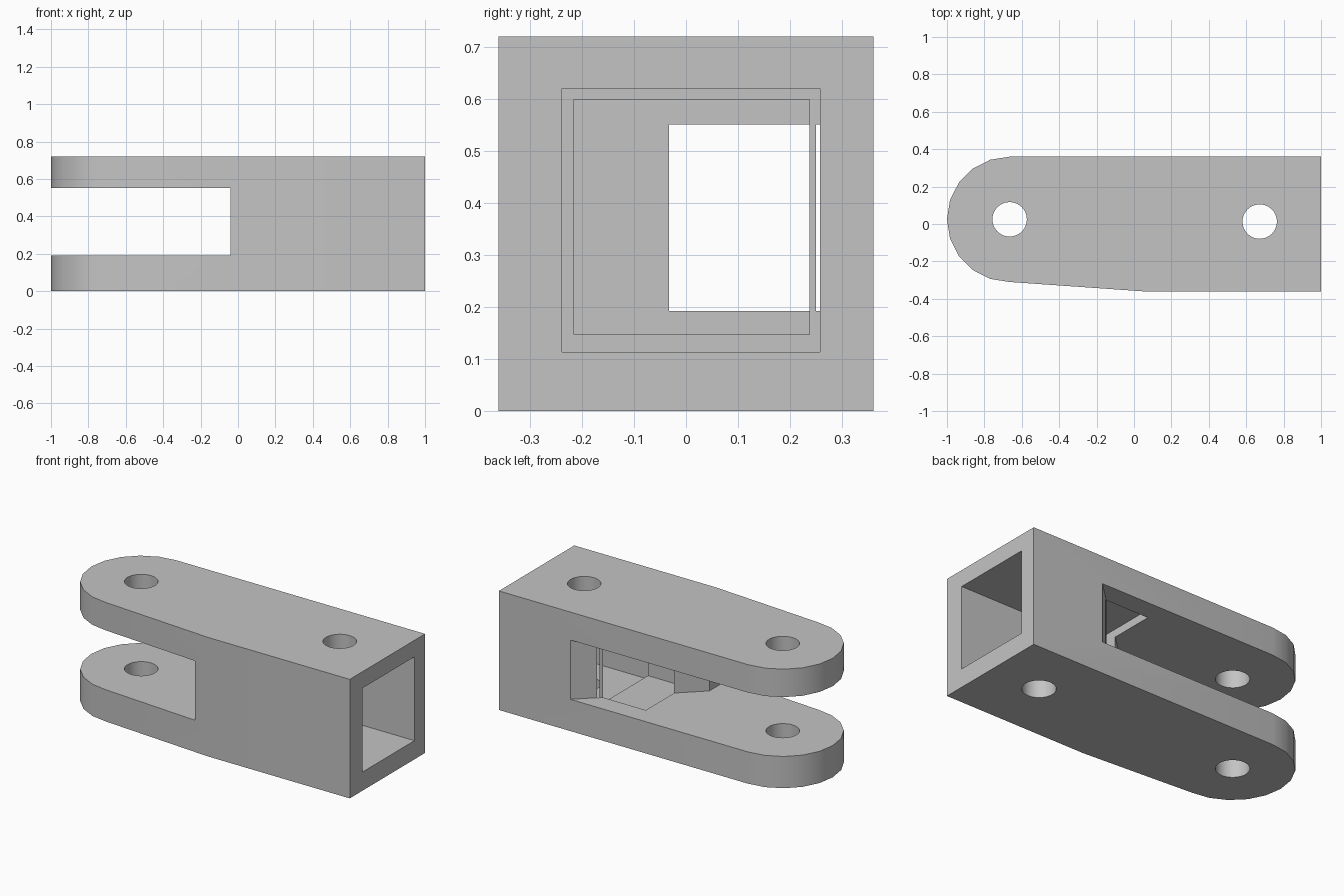
import bpy
import bmesh
from math import sin, cos, radians, pi

if "Cube" in bpy.data.objects:
    bpy.data.objects.remove(bpy.data.objects["Cube"], do_unlink=True)


def prism(name, outline, z0, z1):
    """Extrude a plan outline (x, y) from z0 up to z1."""
    bm = bmesh.new()
    base = bm.faces.new([bm.verts.new((x, y, z0)) for x, y in outline])
    top = bmesh.ops.extrude_face_region(bm, geom=[base])["geom"]
    verts = [v for v in top if isinstance(v, bmesh.types.BMVert)]
    bmesh.ops.translate(bm, vec=(0, 0, z1 - z0), verts=verts)
    bmesh.ops.recalc_face_normals(bm, faces=bm.faces)
    mesh = bpy.data.meshes.new(name)
    bm.to_mesh(mesh)
    bm.free()
    obj = bpy.data.objects.new(name, mesh)
    bpy.context.collection.objects.link(obj)
    return obj


def box(x0, x1, y0, y1):
    return [(x0, y0), (x1, y0), (x1, y1), (x0, y1)]


def circle(cx, cy, r, n=40):
    return [(cx + r * cos(2 * pi * i / n), cy + r * sin(2 * pi * i / n)) for i in range(n)]


def cut(target, outline, z0, z1):
    """Subtract a prism from the target and discard the cutter."""
    cutter = prism("cutter", outline, z0, z1)
    cutter.hide_render = True
    mod = target.modifiers.new("cut", "BOOLEAN")
    mod.operation = "DIFFERENCE"
    mod.solver = "EXACT"
    mod.object = cutter
    bpy.context.view_layer.objects.active = target
    bpy.ops.object.modifier_apply(modifier=mod.name)
    bpy.data.objects.remove(cutter, do_unlink=True)


# Body: square block with a rounded end and a slight taper along the front
height = 0.72
nose = (-0.665, 0.025)
radius = 0.335
arc = [(nose[0] + radius * cos(radians(a)), nose[1] + radius * sin(radians(a)))
       for a in range(90, 271, 18)]
body = prism("clevis_body", [(1, -0.36), (1, 0.36)] + arc + [(0.05, -0.36)], 0, height)

# Fork slot with a diagonal inner end
slot = [(-1.2, -0.52), (-0.04, -0.52), (-0.04, -0.167), (0.693, 0.52), (-1.2, 0.52)]
cut(body, slot, 0.192, 0.551)

# Stepped square socket from the flat end
cut(body, box(0.405, 1.2, -0.238, 0.258), 0.113, 0.62)
cut(body, box(0.103, 0.6, -0.215, 0.237), 0.147, 0.599)

# Pin holes through top and bottom
for x, y in (nose, (0.672, 0.013)):
    cut(body, circle(x, y, 0.092), -0.2, height + 0.2)

# Plain grey finish
grey = bpy.data.materials.new("plain_grey")
grey.use_nodes = True
colour = (0.55, 0.55, 0.55, 1)
grey.diffuse_color = colour
grey.node_tree.nodes["Principled BSDF"].inputs["Base Color"].default_value = colour
body.data.materials.clear()
body.data.materials.append(grey)
for face in body.data.polygons:
    face.material_index = 0

# Smooth the curved walls, keep corners crisp
bpy.ops.object.select_all(action="DESELECT")
body.select_set(True)
bpy.context.view_layer.objects.active = body
bpy.ops.object.shade_smooth_by_angle(angle=radians(30))
